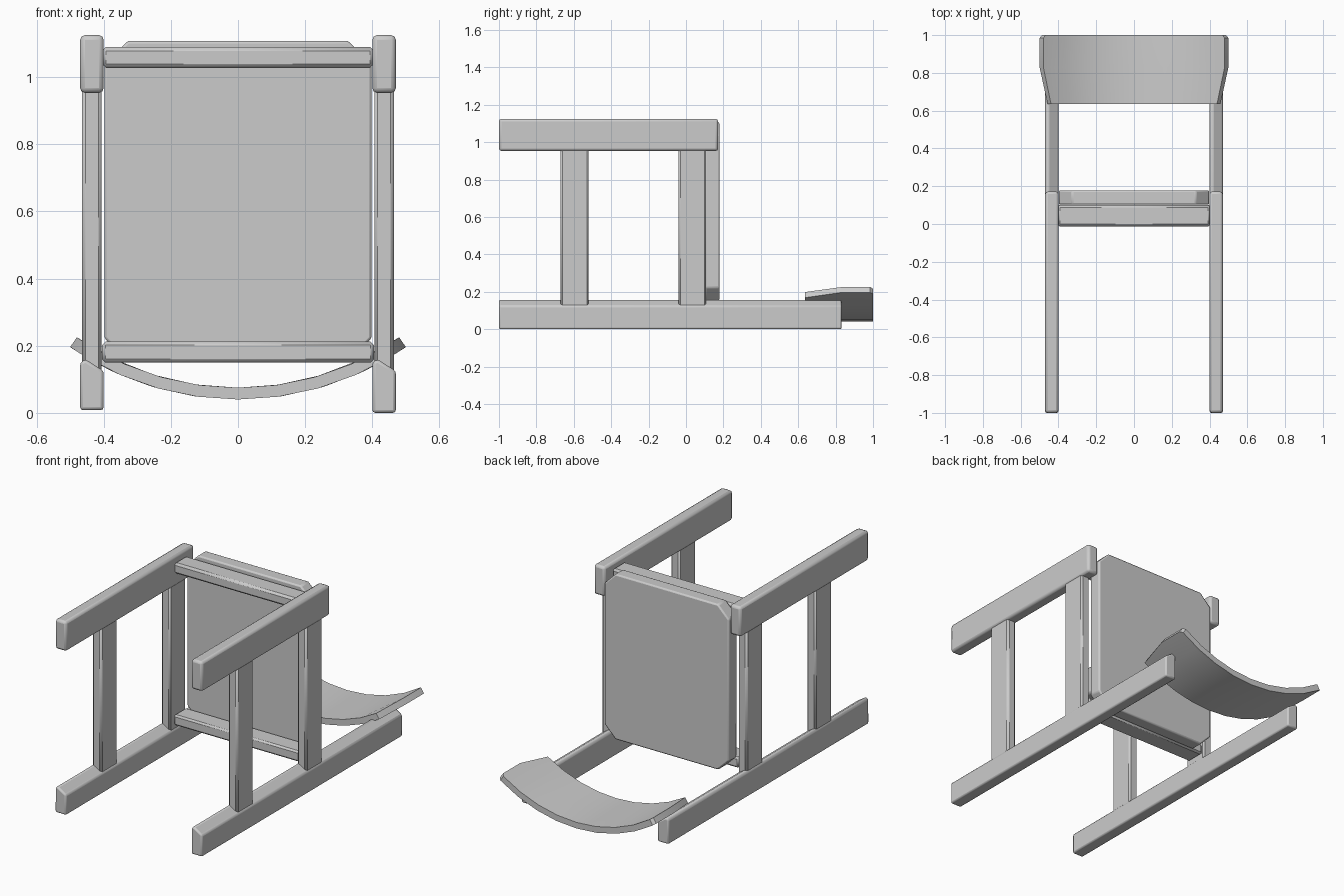
import bpy, bmesh, math

if "Cube" in bpy.data.objects:
    bpy.data.objects.remove(bpy.data.objects["Cube"])

grey = bpy.data.materials.new("light grey")
grey.diffuse_color = (0.6, 0.6, 0.6, 1)
grey.use_nodes = True
grey.node_tree.nodes["Principled BSDF"].inputs["Base Color"].default_value = grey.diffuse_color


def finish(name, bm, bevel=0.0, segments=1):
    bmesh.ops.recalc_face_normals(bm, faces=bm.faces)
    mesh = bpy.data.meshes.new(name)
    bm.to_mesh(mesh)
    bm.free()
    mesh.materials.append(grey)
    ob = bpy.data.objects.new(name, mesh)
    bpy.context.collection.objects.link(ob)
    if bevel:
        mod = ob.modifiers.new("soft edges", "BEVEL")
        mod.width = bevel
        mod.segments = segments
        mod.limit_method = "ANGLE"
        mod.angle_limit = math.radians(40)
    return ob


def prism(name, outline, y0, y1, bevel=0.0, segments=1):
    """Extrude an (x, z) outline along y."""
    bm = bmesh.new()
    face = bm.faces.new([bm.verts.new((x, y0, z)) for x, z in outline])
    new = bmesh.ops.extrude_face_region(bm, geom=[face])["geom"]
    bmesh.ops.translate(bm, vec=(0, y1 - y0, 0),
                        verts=[v for v in new if isinstance(v, bmesh.types.BMVert)])
    return finish(name, bm, bevel, segments)


def bar(name, x0, x1, y0, y1, z0, z1, bevel, segments=1):
    return prism(name, [(x0, z0), (x1, z0), (x1, z1), (x0, z1)], y0, y1, bevel, segments)


for side, label in ((-1, "left"), (1, "right")):
    c = side * 0.435
    # Front leg, uppermost because the chair lies on its back
    bar(label + "_front_leg", c - 0.035, c + 0.035, -1, 0.172, 0.953, 1.125, 0.014, 2)
    # Rear leg with a slanted upper face, running on to the backrest
    low = 0.008 if side < 0 else 0.0
    prism(label + "_rear_leg",
          [(c - 0.035, low), (c + 0.035, low), (c + 0.035, 0.125), (c - 0.02, 0.16),
           (c - 0.035, 0.15)], -1, 0.832, 0.012, 2)
    # Side stretcher and side seat rail
    for part, y0, y1 in (("stretcher", -0.67, -0.52), ("seat_rail", -0.04, 0.108)):
        bar(f"{label}_{part}", c - 0.029, c + 0.029, y0, y1, 0.11, 0.97, 0.01)

# Cross rails under the seat
bar("front_seat_rail", -0.405, 0.405, -0.012, 0.1, 1.027, 1.09, 0.012)
bar("rear_seat_rail", -0.405, 0.405, -0.012, 0.1, 0.15, 0.212, 0.01)

# Seat panel with clipped corners
w, cut, zb, zt = 0.398, 0.07, 0.152, 1.108
prism("seat",
      [(-w + cut, zb), (w - cut, zb), (w, zb + cut), (w, zt - cut),
       (w - cut, zt), (-w + cut, zt), (-w, zt - cut), (-w, zb + cut)],
      0.103, 0.178, 0.008, 2)

# Curved backrest: an arc sweep whose lower edge narrows
bm = bmesh.new()
steps, centre_z = 8, 0.918
rows = []
for y, half in ((0.635, 31.4), (0.83, 34.7), (0.985, 34.7), (1.0, 33.7)):
    row = []
    for i in range(steps + 1):
        a = math.radians(half * (2 * i / steps - 1))
        row.append([bm.verts.new((r * math.sin(a), y, centre_z - r * math.cos(a)))
                    for r in (0.843, 0.878)])
    rows.append(row)
for r0, r1 in zip(rows, rows[1:]):
    for i in range(steps):
        for k in (0, 1):
            bm.faces.new((r0[i][k], r0[i + 1][k], r1[i + 1][k], r1[i][k]))
    for i in (0, steps):
        bm.faces.new((r0[i][0], r0[i][1], r1[i][1], r1[i][0]))
for row in (rows[0], rows[-1]):
    for i in range(steps):
        bm.faces.new((row[i][0], row[i + 1][0], row[i + 1][1], row[i][1]))
backrest = finish("backrest", bm)

# Smooth the curved faces and soft edges, keeping the corners crisp
for ob in bpy.context.collection.objects:
    ob.select_set(True)
bpy.context.view_layer.objects.active = backrest
bpy.ops.object.shade_smooth_by_angle(angle=math.radians(30))
